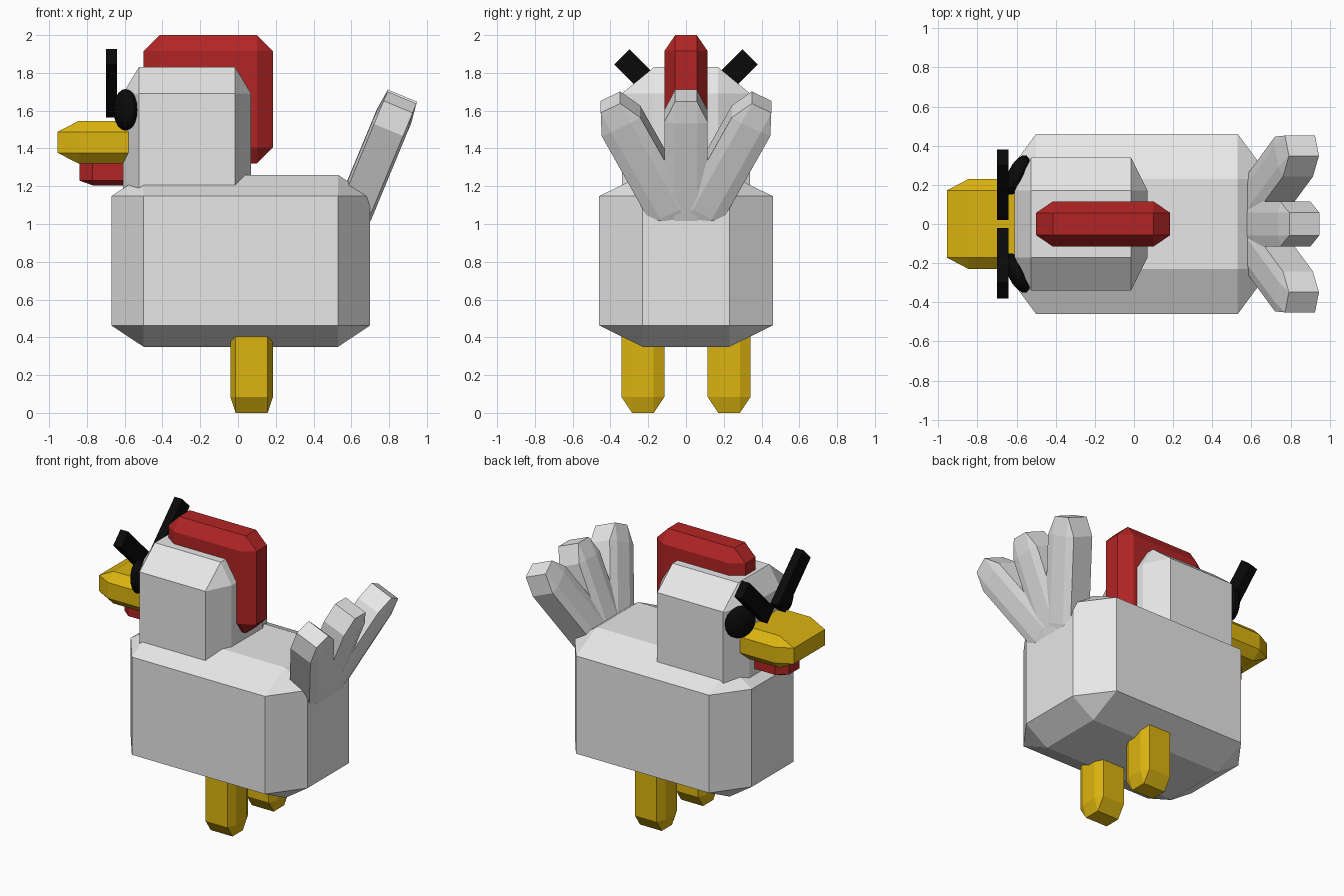
import bpy, bmesh, math
from mathutils import Matrix, Vector

if "Cube" in bpy.data.objects:
    bpy.data.objects.remove(bpy.data.objects["Cube"])


def material(name, rgb):
    m = bpy.data.materials.new(name)
    m.diffuse_color = (*rgb, 1)
    m.use_nodes = True
    m.node_tree.nodes["Principled BSDF"].inputs["Base Color"].default_value = m.diffuse_color
    return m


WHITE = material("white", (0.8, 0.8, 0.8))
RED = material("red", (0.45, 0.018, 0.018))
YELLOW = material("yellow", (0.72, 0.46, 0.005))
BLACK = material("black", (0.003, 0.003, 0.003))


def finish(name, bm, mat, matrix=Matrix()):
    bmesh.ops.transform(bm, matrix=matrix, verts=bm.verts)
    bmesh.ops.recalc_face_normals(bm, faces=bm.faces)
    mesh = bpy.data.meshes.new(name)
    bm.to_mesh(mesh)
    bm.free()
    mesh.materials.append(mat)
    ob = bpy.data.objects.new(name, mesh)
    bpy.context.collection.objects.link(ob)
    return ob


def chamfer_box(name, lo, hi, cut, mat, matrix=Matrix()):
    """Box from lo to hi with a different chamfer along each axis."""
    mid = [(a + b) / 2 for a, b in zip(lo, hi)]
    half = [(b - a) / 2 for a, b in zip(lo, hi)]
    bm = bmesh.new()
    for sx in (-1, 1):
        for sy in (-1, 1):
            for sz in (-1, 1):
                s = (sx, sy, sz)
                for full in range(3):
                    bm.verts.new([mid[i] + s[i] * (half[i] - (0 if i == full else cut[i]))
                                  for i in range(3)])
    bmesh.ops.convex_hull(bm, input=bm.verts)
    bmesh.ops.dissolve_limit(bm, angle_limit=0.01, verts=bm.verts, edges=bm.edges)
    return finish(name, bm, mat, matrix)


# Body and head
chamfer_box("body", (-0.67, -0.46, 0.35), (0.70, 0.46, 1.26), (0.17, 0.23, 0.113), WHITE)
chamfer_box("head", (-0.61, -0.34, 0.85), (0.07, 0.34, 1.83), (0.085, 0.17, 0.14), WHITE)

# Comb, beak and wattle
chamfer_box("comb", (-0.50, -0.115, 1.32), (0.185, 0.115, 2.0), (0.085, 0.058, 0.085), RED)
chamfer_box("beak", (-0.955, -0.23, 1.32), (-0.30, 0.23, 1.545), (0.11, 0.058, 0.057), YELLOW)
chamfer_box("wattle", (-0.84, -0.115, 1.205), (-0.45, 0.115, 1.40), (0.07, 0.057, 0.025), RED)

for side, label in ((1, "left"), (-1, "right")):
    # Legs
    y = 0.228 * side
    chamfer_box("leg_" + label, (-0.04, y - 0.114, 0), (0.185, y + 0.114, 0.6),
                (0.028, 0.057, 0.085), YELLOW)

    # Flattened eye lying on the slanted cheek
    bm = bmesh.new()
    bmesh.ops.create_uvsphere(bm, u_segments=16, v_segments=10, radius=1)
    turn = Matrix.Rotation(-side * math.radians(25), 4, 'Z')
    finish("eye_" + label, bm, BLACK, Matrix.Translation((-0.595, 0.25 * side, 1.605)) @ turn
           @ Matrix.Diagonal((0.05, 0.11, 0.11, 1)))

    # Eyebrow bar leaning outward
    bm = bmesh.new()
    bmesh.ops.create_cube(bm, size=1)
    lean = Matrix.Rotation(-side * math.pi / 4, 4, 'X')
    finish("eyebrow_" + label, bm, BLACK, Matrix.Translation((-0.67, 0.2 * side, 1.745)) @ lean
           @ Matrix.Diagonal((0.06, 0.115, 0.395, 1)))

# Tail feathers, each built hanging down from its tip
for label, spread, tip in (("middle", 0, (0.87, 0, 1.68)),
                           ("left", -27.5, (0.858, 0.40, 1.645)),
                           ("right", 27.5, (0.858, -0.40, 1.645))):
    place = (Matrix.Translation(Vector(tip)) @ Matrix.Rotation(math.radians(22.5), 4, 'Y')
             @ Matrix.Rotation(math.radians(spread), 4, 'X'))
    chamfer_box("tail_feather_" + label, (-0.097, -0.115, -0.8), (0.097, 0.115, 0),
                (0.014, 0.057, 0.12), WHITE, place)
